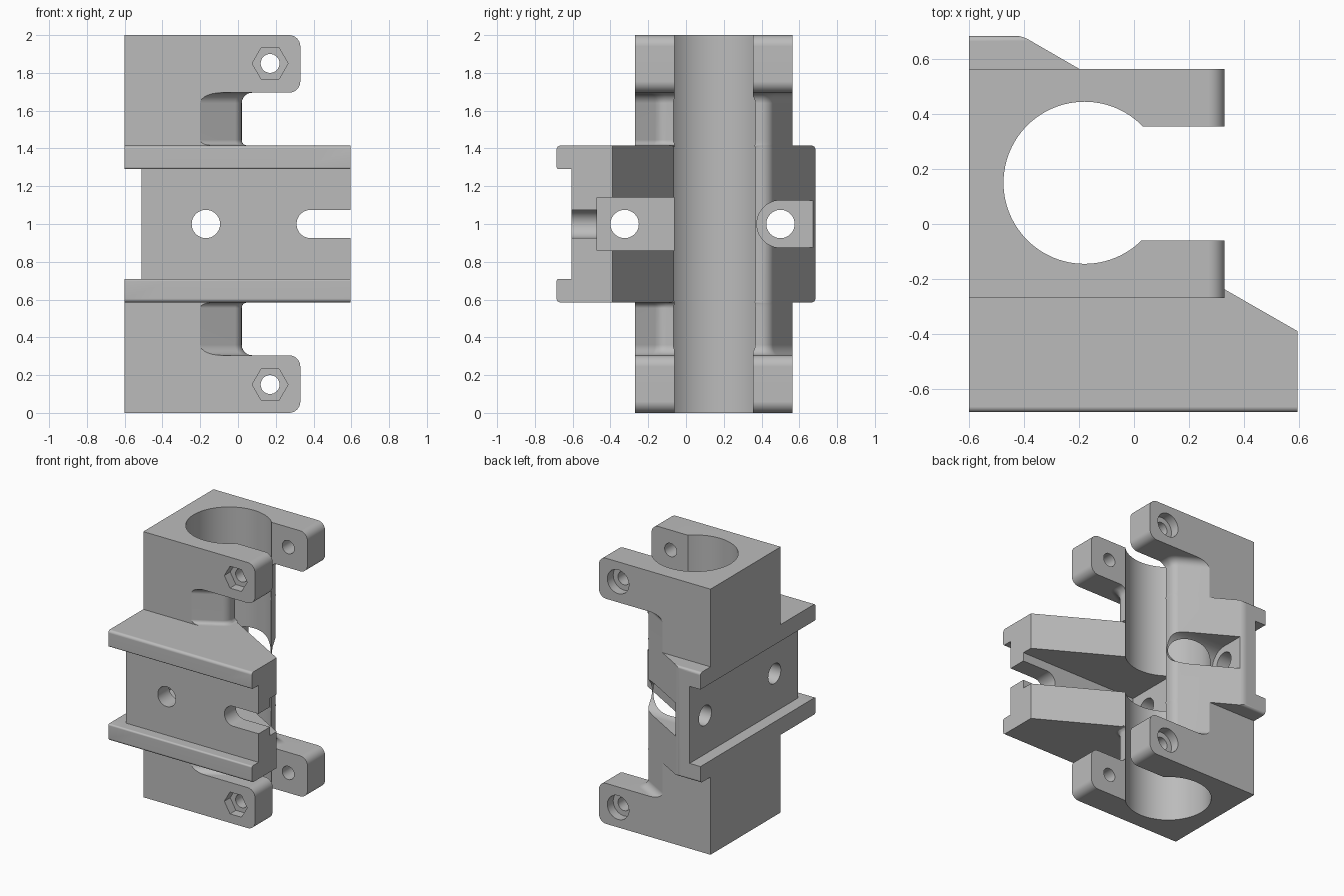
import bpy, bmesh, math
from mathutils import Vector

cube = bpy.data.objects.get("Cube")
if cube:
    bpy.data.objects.remove(cube, do_unlink=True)

grey = bpy.data.materials.new("plain grey")
grey.use_nodes = True
GREY = (0.5, 0.5, 0.5, 1)
grey.diffuse_color = GREY
grey.node_tree.nodes["Principled BSDF"].inputs["Base Color"].default_value = GREY

PLACE = {"x": lambda u, v, w: (w, u, v),
         "y": lambda u, v, w: (u, w, v),
         "z": lambda u, v, w: (u, v, w)}


def rounded(points, steps=8):
    """Outline from (u, v, radius) corners, with arcs where radius > 0."""
    out = []
    for i, (u, v, r) in enumerate(points):
        p = Vector((u, v))
        if r == 0:
            out.append(p)
            continue
        a = (Vector(points[i - 1][:2]) - p).normalized()
        b = (Vector(points[(i + 1) % len(points)][:2]) - p).normalized()
        half = a.angle(b) / 2
        centre = p + (a + b).normalized() * (r / math.sin(half))
        reach = r / math.tan(half)
        start, end = p + a * reach - centre, p + b * reach - centre
        sweep = start.angle(end)
        for k in range(steps + 1):
            t = k / steps
            arm = start * math.sin((1 - t) * sweep) + end * math.sin(t * sweep)
            out.append(centre + arm / math.sin(sweep))
    return out


def circle(u, v, r, sides=48):
    return [(u + r * math.cos(math.tau * i / sides),
             v + r * math.sin(math.tau * i / sides)) for i in range(sides)]


def rect(u0, v0, u1, v1):
    return [(u0, v0), (u1, v0), (u1, v1), (u0, v1)]


def loft(name, axis, rings):
    """Solid through a list of (outline, position along axis)."""
    bm = bmesh.new()
    loops = [[bm.verts.new(PLACE[axis](p[0], p[1], w)) for p in outline]
             for outline, w in rings]
    bm.faces.new(loops[0])
    bm.faces.new(loops[-1])
    n = len(loops[0])
    for low, high in zip(loops, loops[1:]):
        for i in range(n):
            j = (i + 1) % n
            bm.faces.new((low[i], low[j], high[j], high[i]))
    bmesh.ops.recalc_face_normals(bm, faces=bm.faces)
    mesh = bpy.data.meshes.new(name)
    bm.to_mesh(mesh)
    bm.free()
    mesh.materials.append(grey)
    ob = bpy.data.objects.new(name, mesh)
    bpy.context.collection.objects.link(ob)
    return ob


def prism(name, axis, outline, lo, hi):
    return loft(name, axis, [(outline, lo), (outline, hi)])


def combine(target, other, operation):
    mod = target.modifiers.new("combine", "BOOLEAN")
    mod.operation, mod.solver, mod.object = operation, "EXACT", other
    bpy.context.view_layer.objects.active = target
    bpy.ops.object.modifier_apply(modifier=mod.name)
    bpy.data.objects.remove(other, do_unlink=True)


FRONT, BACK, LEFT = -0.27, 0.565, -0.6
SLOPE = math.tan(math.radians(30))


# Clamp column: sloped sides that flare into the ears and front bracket
def column_outline(front_flare, back_flare):
    def corner(flare):
        x = 0.02 + flare
        return x, (x + 0.2 - 2 * flare) * SLOPE
    fx, fd = corner(front_flare)
    bx, bd = corner(back_flare)
    return rounded([(LEFT, FRONT, 0), (-0.2 + 2 * front_flare, FRONT, 0),
                    (fx, FRONT + fd, 0.07), (bx, BACK - bd, 0.07),
                    (-0.2 + 2 * back_flare, BACK, 0), (LEFT, BACK, 0)])


def fillet(r, t):
    return r - math.sqrt(max(0, r * r - (r - t) ** 2))


levels = [(0.29, 0.055, 0.055)]
for k in range(9):
    t = 0.055 * (1 - math.cos(k / 8 * math.pi / 2))
    levels.append((0.305 + t, fillet(0.055, t), fillet(0.055, t)))
for k in range(6):
    t = 0.03 * (1 - k / 5)
    levels.append((0.585 - t, fillet(0.03, t), 0))
levels.append((0.595, 0, 0))
levels += [(2 - z, f, b) for z, f, b in reversed(levels)]
body = loft("rail_clamp_body", "z", [(column_outline(f, b), z) for z, f, b in levels])

# Clamping ears at both ends
for side in (-1, 1):
    z_in, z_out = 1 + side * 0.695, 1 + side
    ear = rounded([(LEFT, z_in, 0), (0.33, z_in, 0.06), (0.33, z_out, 0.06), (LEFT, z_out, 0)])
    combine(body, prism("ear", "y", ear, FRONT, BACK), "UNION")

# Front bracket with two lips, and the rear boss
plan = rounded([(LEFT, -0.685, 0), (0.595, -0.685, 0), (0.595, -0.39, 0), (0.02, -0.06, 0),
                (-0.3, 0.15, 0), (-0.2, BACK, 0), (-0.2 - 0.12 / SLOPE, 0.685, 0.1),
                (LEFT, 0.685, 0)])
section = rounded([(-0.685, 0.585, 0.02), (-0.685, 0.71, 0.012), (-0.605, 0.71, 0),
                   (-0.605, 1.29, 0), (-0.685, 1.29, 0.012), (-0.685, 1.415, 0.02),
                   (0.685, 1.415, 0.02), (0.685, 0.585, 0.02)], 4)
bracket = prism("bracket", "z", plan, 0.5, 1.5)
combine(bracket, prism("bracket_section", "x", section, -0.8, 0.8), "INTERSECT")
combine(body, bracket, "UNION")

# Cuts: tube bore and mouth, side channel, bolt pockets, holes and slot
cuts = [
    ("bore", "z", circle(-0.18, 0.15, 0.295, 96), -0.1, 2.1),
    ("mouth", "z", rect(-0.18, -0.06, 0.8, 0.355), -0.1, 2.1),
    ("side_channel", "x", rect(-0.9, 0.71, 0.9, 1.29), -0.8, -0.51),
    ("front_pocket", "x", rect(-0.47, 0.86, 0, 1.14), -0.385, 0.8),
    ("rear_pocket_round", "x", circle(0.5, 1, 0.125), -0.385, 0.8),
    ("rear_pocket", "x", rect(0.5, 0.875, 0.9, 1.125), -0.385, 0.8),
    ("side_hole_front", "x", circle(-0.325, 1, 0.075), -0.8, -0.3),
    ("side_hole_rear", "x", circle(0.5, 1, 0.075), -0.8, -0.3),
    ("front_hole", "y", circle(-0.17, 1, 0.075), -0.8, -0.3),
    ("front_slot_end", "y", circle(0.385, 1, 0.075), -0.8, -0.3),
    ("front_slot", "y", rect(0.385, 0.925, 0.8, 1.075), -0.8, -0.3),
]
for z in (0.15, 1.85):
    cuts += [
        ("ear_hole", "y", circle(0.17, z, 0.05, 32), -0.4, 0.7),
        ("nut_recess", "y", circle(0.17, z, 0.095, 6), -0.4, FRONT + 0.07),
        ("screw_recess", "y", circle(0.17, z, 0.09, 32), BACK - 0.07, 0.7),
    ]
for cut in cuts:
    combine(body, prism(*cut), "DIFFERENCE")

# Smooth curves, crisp edges
bpy.ops.object.select_all(action="DESELECT")
body.select_set(True)
bpy.context.view_layer.objects.active = body
bpy.ops.object.shade_smooth_by_angle(angle=math.radians(25))
weighted = body.modifiers.new("even_shading", "WEIGHTED_NORMAL")
weighted.keep_sharp = True
